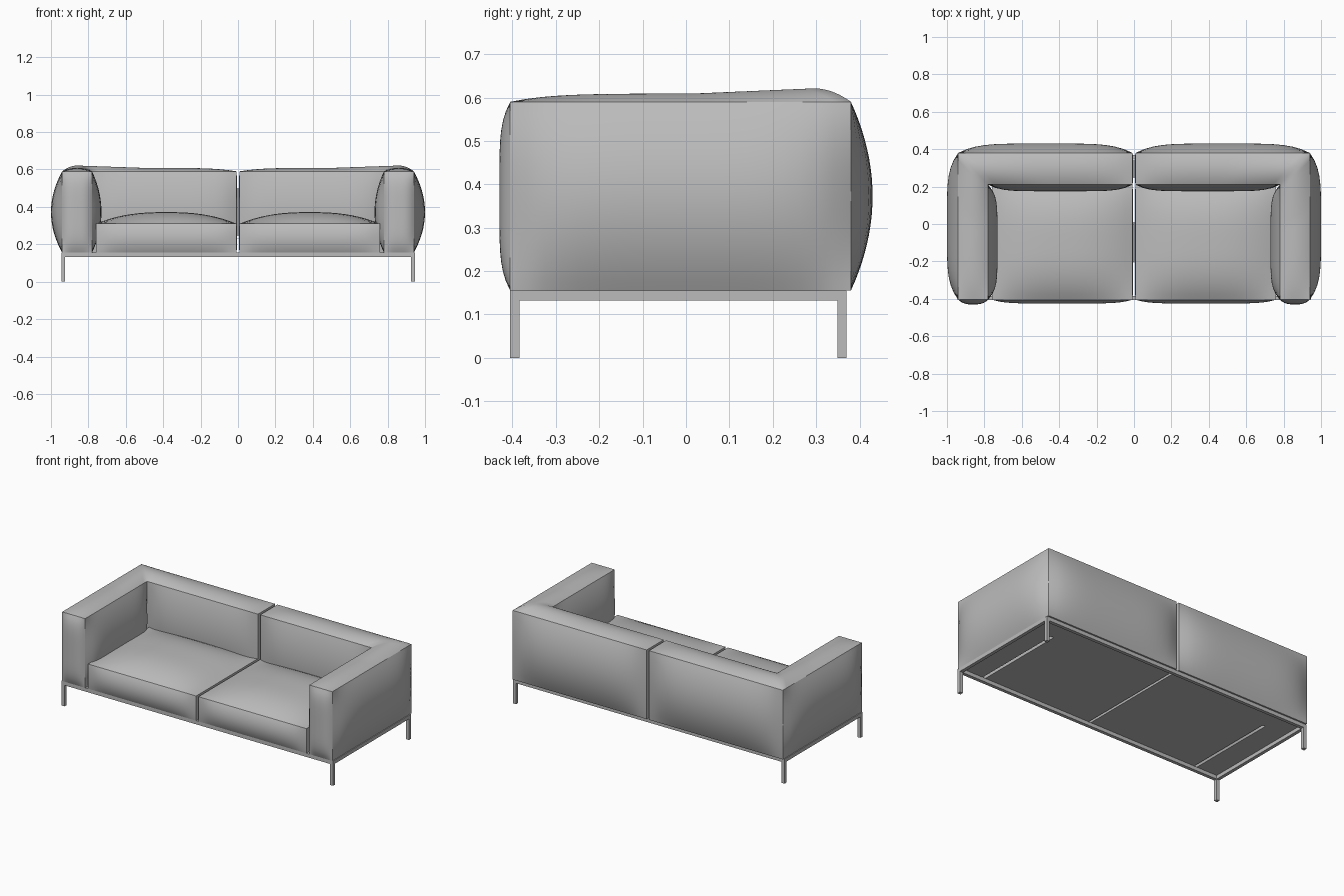
import bpy, bmesh
from mathutils import Vector

if "Cube" in bpy.data.objects:
    bpy.data.objects.remove(bpy.data.objects["Cube"])


def material(name, rgb):
    m = bpy.data.materials.new(name)
    m.use_nodes = True
    m.diffuse_color = (*rgb, 1)
    m.node_tree.nodes["Principled BSDF"].inputs["Base Color"].default_value = (*rgb, 1)
    return m


GREY = material("neutral grey", (0.5, 0.5, 0.5))
N = 20                       # grid steps per upholstery panel
BASE, RIM, SEAT = 0.155, 0.59, 0.31


def hump(t, power):
    return 1 - abs(2 * t - 1) ** power


def finish(bm, name):
    bmesh.ops.recalc_face_normals(bm, faces=bm.faces)
    mesh = bpy.data.meshes.new(name)
    bm.to_mesh(mesh)
    bm.free()
    mesh.materials.append(GREY)
    obj = bpy.data.objects.new(name, mesh)
    bpy.context.collection.objects.link(obj)
    return obj


def cushion(name, panels, side):
    """Sew padded four-cornered panels together; seams between groups are sharp."""
    bm = bmesh.new()
    group = bm.faces.layers.int.new("group")
    for gid, corners, direction, bulge in panels:
        a, b, c, d = map(Vector, corners)
        rows = []
        for j in range(N + 1):
            v = j / N
            row = []
            for i in range(N + 1):
                u = i / N
                p = a.lerp(b, u).lerp(d.lerp(c, u), v) + Vector(direction) * bulge(u, v)
                row.append(bm.verts.new((p.x * side, p.y, p.z)))
            rows.append(row)
        for j in range(N):
            for i in range(N):
                f = bm.faces.new((rows[j][i], rows[j][i + 1], rows[j + 1][i + 1], rows[j + 1][i]))
                f[group] = gid
                f.smooth = True
    bmesh.ops.remove_doubles(bm, verts=bm.verts, dist=0.0002)
    for e in bm.edges:
        e.smooth = len({f[group] for f in e.link_faces}) < 2
    bm.faces.layers.int.remove(group)
    return finish(bm, name)


def pad(amount, pu, pv):
    return lambda u, v: amount * hump(u, pu) * hump(v, pv)


def flat(u, v):
    return 0


def crown(u, v):
    # padded top that fades at the open end and swells toward the corner
    return (0.019 + 0.012 * max(0, v - 0.6) / 0.4) * hump(u, 2) * (1 - (1 - v) ** 8)


def wall(p, q):
    return [(*p, BASE), (*q, BASE), (*q, RIM), (*p, RIM)]


def level(z, *points):
    return [(*p, z) for p in points]


# Plan corners of the L-shaped back and arm
front_out, corner_out, end_out = (0.94, -0.405), (0.94, 0.38), (0.008, 0.38)
front_in, corner_in, end_in = (0.78, -0.405), (0.78, 0.21), (0.008, 0.21)
arm_plan = (front_out, front_in, corner_in, corner_out)
back_plan = (end_out, end_in, corner_in, corner_out)
UP, DOWN = (0, 0, 1), (0, 0, -1)

back_and_arm = [
    (1, wall(front_out, corner_out), (1, 0, 0), pad(0.06, 5, 2)),
    (2, wall(corner_out, end_out), (0, 1, 0), pad(0.05, 5, 2)),
    (3, wall(front_out, front_in), (0, -1, 0), pad(0.025, 3, 5)),
    (4, wall(front_in, corner_in), (-1, 0, 0), pad(0.05, 6, 2)),
    (5, wall(corner_in, end_in), (0, -1, 0), pad(0.035, 6, 2)),
    (6, wall(end_in, end_out), (-1, 0, 0), pad(0.005, 3, 3)),
    (7, level(RIM, *arm_plan), UP, crown),
    (7, level(RIM, *back_plan), UP, crown),
    (8, level(BASE, *arm_plan), DOWN, flat),
    (8, level(BASE, *back_plan), DOWN, flat),
]

# Seat cushion panels
plan = [(0.008, -0.405), (0.76, -0.405), (0.76, 0.21), (0.008, 0.21)]
seat = [(1, level(SEAT, *plan), UP, pad(0.062, 2.5, 3)),
        (2, level(BASE, *plan), DOWN, flat)]
for k, (direction, amount) in enumerate([((0, -1, 0), 0.02), ((1, 0, 0), 0.0),
                                         ((0, 1, 0), 0.0), ((-1, 0, 0), 0.004)]):
    p, q = plan[k], plan[(k + 1) % 4]
    seat.append((3 + k, [(*p, BASE), (*q, BASE), (*q, SEAT), (*p, SEAT)],
                 direction, pad(amount, 6, 2)))

for side, label in ((1, "left"), (-1, "right")):
    cushion(label + "_back_and_arm", back_and_arm, side)
    cushion(label + "_seat_cushion", seat, side)


def box(name, low, high):
    bm = bmesh.new()
    bmesh.ops.create_cube(bm, size=1)
    for v in bm.verts:
        v.co = [lo + (c + 0.5) * (hi - lo) for c, lo, hi in zip(v.co, low, high)]
    finish(bm, name)


# Metal frame: perimeter rails and square legs
X, Y0, Y1, T, Z = 0.945, -0.405, 0.37, 0.021, 0.132
for label, y in (("front", Y0), ("back", Y1 - T)):
    box(label + "_rail", (-X, y, Z), (X, y + T, BASE))
    for side, x in (("left", X - T), ("right", -X)):
        box(f"{label}_{side}_leg", (x, y, 0), (x + T, y + T, Z))
for side, x in (("left", X - T), ("right", -X)):
    box(side + "_rail", (x, Y0 + T, Z), (x + T, Y1 - T, BASE))
